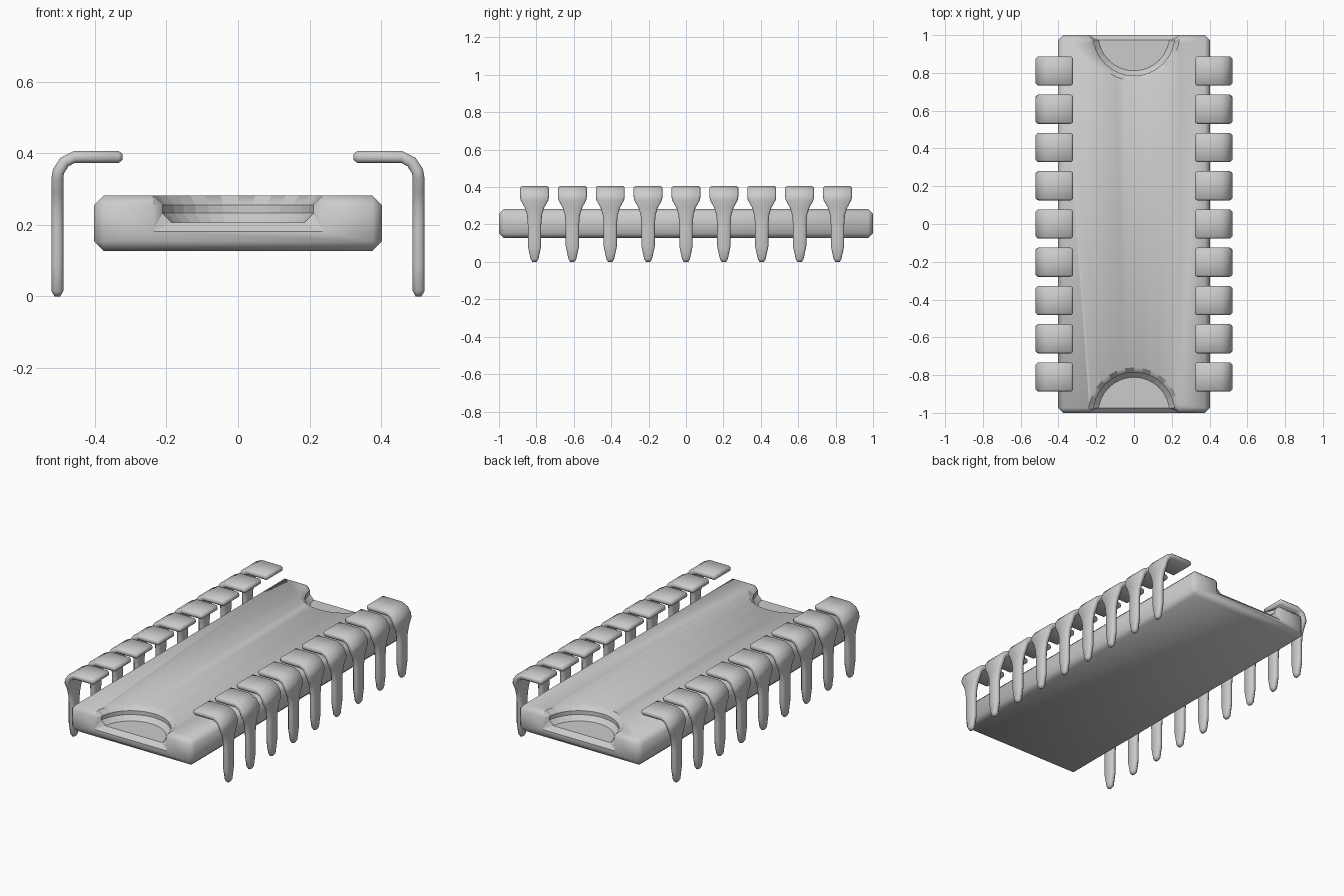
import bpy, bmesh, math
from mathutils import Vector

if "Cube" in bpy.data.objects:
    bpy.data.objects.remove(bpy.data.objects["Cube"])


def make_object(name, bm, smooth=True):
    bmesh.ops.recalc_face_normals(bm, faces=bm.faces[:])
    mesh = bpy.data.meshes.new(name)
    bm.to_mesh(mesh)
    bm.free()
    for p in mesh.polygons:
        p.use_smooth = smooth
    ob = bpy.data.objects.new(name, mesh)
    bpy.context.collection.objects.link(ob)
    return ob


# Notch cutters: half-round prisms open towards each end of the body
R, FLOOR = 0.215, 0.207
bm = bmesh.new()
for s in (-1, 1):
    outline = [(R, 1.1)]
    for i in range(1, 16):
        a = math.pi * i / 16
        outline.append((R * math.cos(a), 1 - R * math.sin(a)))
    outline.append((-R, 1.1))
    face = bm.faces.new([bm.verts.new((x, s * y, FLOOR)) for x, y in outline])
    ext = bmesh.ops.extrude_face_region(bm, geom=[face])
    top = [v for v in ext["geom"] if isinstance(v, bmesh.types.BMVert)]
    bmesh.ops.translate(bm, verts=top, vec=(0, 0, 0.2))
cutter = make_object("notch_cutter", bm, False)
cutter.hide_render = True
cutter.hide_set(True)

# Chip body: slab with a notch in both ends and chamfered edges
bm = bmesh.new()
bmesh.ops.create_cube(bm, size=1)
for v in bm.verts:
    v.co = (v.co.x * 0.804, v.co.y * 2, v.co.z * 0.155 + 0.2045)
body = make_object("chip_body", bm)
cut = body.modifiers.new("notches", "BOOLEAN")
cut.operation = "DIFFERENCE"
cut.solver = "EXACT"
cut.object = cutter
bev = body.modifiers.new("chamfer", "BEVEL")
bev.width = 0.026
bev.segments = 1
bev.limit_method = "ANGLE"
bev.angle_limit = math.radians(40)
bev.use_clamp_overlap = False

# Pin: lofted octagon section along a bent path (x, z, half width, half thickness)
T = 0.0165
STATIONS = [
    (0.323, 0.390, 0.068, 0.008), (0.333, 0.390, 0.077, T), (0.458, 0.390, 0.077, T),
    (0.485, 0.376, 0.077, T), (0.502, 0.350, 0.077, T), (0.505, 0.330, 0.074, T),
    (0.505, 0.290, 0.052, T), (0.505, 0.250, 0.040, T), (0.505, 0.200, 0.036, T),
    (0.505, 0.085, 0.036, T), (0.505, 0.015, 0.021, T), (0.505, 0.000, 0.012, 0.008),
]
bm = bmesh.new()
rings = []
for i, (x, z, w, t) in enumerate(STATIONS):
    a = STATIONS[max(i - 1, 0)]
    b = STATIONS[min(i + 1, len(STATIONS) - 1)]
    tan = Vector((b[0] - a[0], 0, b[1] - a[1])).normalized()
    nrm = Vector((-tan.z, 0, tan.x))
    c = t * 0.55
    section = [(w, t - c), (w - c, t), (c - w, t), (-w, t - c),
               (-w, c - t), (c - w, -t), (w - c, -t), (w, c - t)]
    rings.append([bm.verts.new(Vector((x, -0.81 + u, z)) + nrm * v) for u, v in section])
for r0, r1 in zip(rings, rings[1:]):
    for k in range(8):
        n = (k + 1) % 8
        bm.faces.new((r0[k], r0[n], r1[n], r1[k]))
bm.faces.new(rings[0])
bm.faces.new(rings[-1])
pins = make_object("pins", bm)

# Nine pins per side, mirrored across the body
row = pins.modifiers.new("row", "ARRAY")
row.count = 9
row.use_relative_offset = False
row.use_constant_offset = True
row.constant_offset_displace = (0, 0.2025, 0)
mir = pins.modifiers.new("both_sides", "MIRROR")
mir.use_mirror_merge = False
